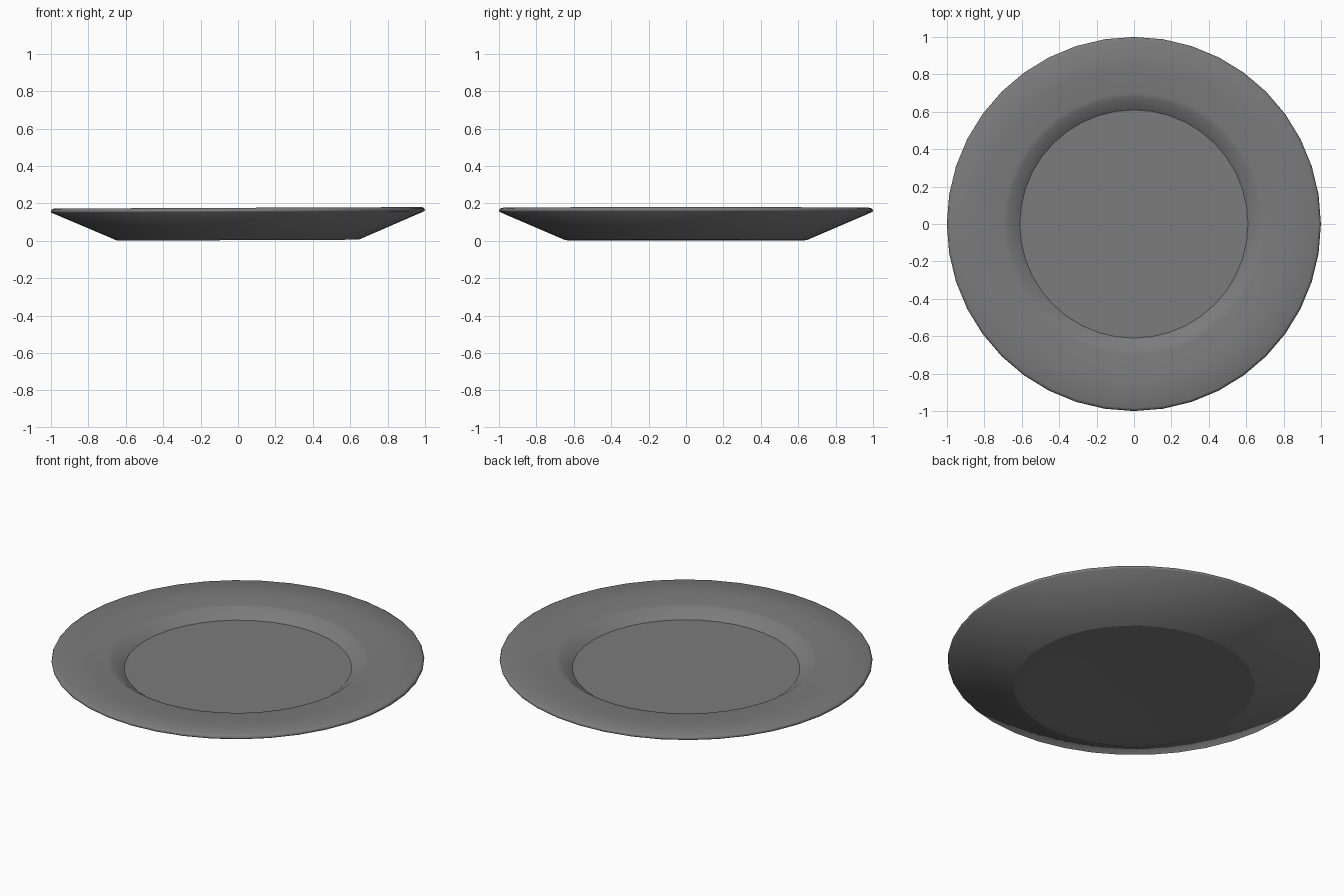
import bpy, bmesh, math

if "Cube" in bpy.data.objects:
    bpy.data.objects.remove(bpy.data.objects["Cube"])

SIDES = 40
# Cross-section (radius, height): shallow base recess, underside, lip, rim, well
PROFILE = [(0.40, 0.015), (0.52, 0.003), (0.645, 0.003), (0.997, 0.154),
           (1.0, 0.161), (0.996, 0.170), (0.985, 0.176),
           (0.83, 0.169), (0.70, 0.164), (0.675, 0.160), (0.61, 0.113)]
CREASES = (2, 10)  # foot edge and edge of the eating surface stay sharp

bm = bmesh.new()
rings = []
for r, z in PROFILE:
    rings.append([bm.verts.new((r * math.cos(2 * math.pi * i / SIDES),
                                r * math.sin(2 * math.pi * i / SIDES), z))
                  for i in range(SIDES)])

# Lathed walls
for a, b in zip(rings, rings[1:]):
    for i in range(SIDES):
        j = (i + 1) % SIDES
        bm.faces.new((a[i], a[j], b[j], b[i]))

# Flat base and flat eating surface
bm.faces.new(rings[0][::-1])
bm.faces.new(rings[-1])
bmesh.ops.recalc_face_normals(bm, faces=bm.faces)

# Smooth everywhere except the two creases
for f in bm.faces:
    f.smooth = True
for k in CREASES:
    for i in range(SIDES):
        bm.edges.get((rings[k][i], rings[k][(i + 1) % SIDES])).smooth = False

mesh = bpy.data.meshes.new("plate")
bm.to_mesh(mesh)
bm.free()
plate = bpy.data.objects.new("plate", mesh)
bpy.context.collection.objects.link(plate)
# The plate leans very slightly, right edge higher
plate.rotation_euler.y = -0.004

# Dark grey glaze
glaze = bpy.data.materials.new("dark_glaze")
glaze.diffuse_color = (0.2, 0.2, 0.2, 1)
glaze.use_nodes = True
glaze.node_tree.nodes["Principled BSDF"].inputs["Base Color"].default_value = glaze.diffuse_color
mesh.materials.append(glaze)
